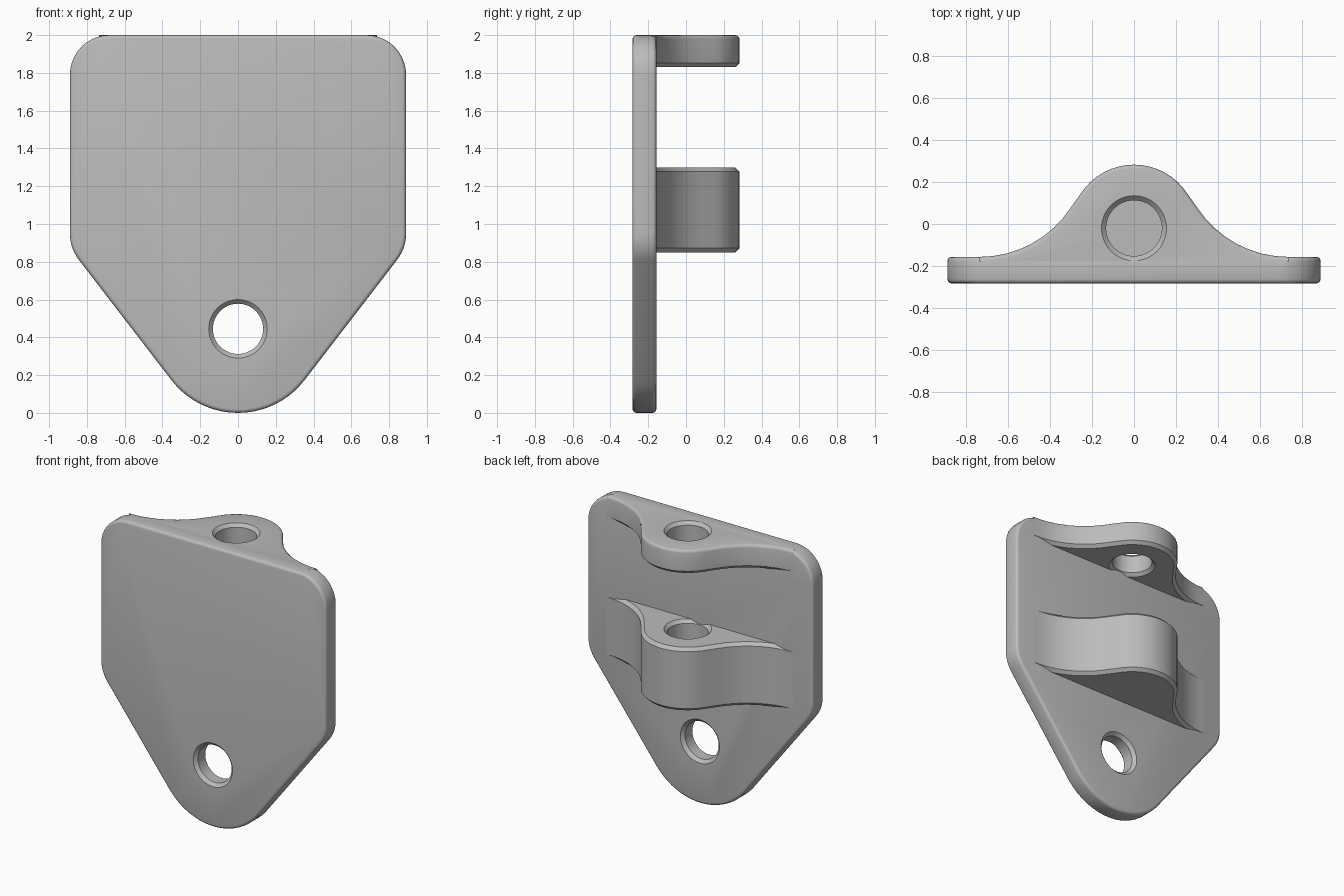
import bpy, bmesh
from math import sin, cos, radians, tau
from mathutils import Vector

cube = bpy.data.objects.get("Cube")
if cube:
    bpy.data.objects.remove(cube)

grey = bpy.data.materials.new("plain grey")
grey.use_nodes = True
colour = (0.5, 0.5, 0.5, 1)
grey.diffuse_color = colour
grey.node_tree.nodes["Principled BSDF"].inputs["Base Color"].default_value = colour


def arc(cx, cy, r, a0, a1, n, inset=0.0):
    """Points on an arc; a positive inset shrinks the radius."""
    pts = []
    for i in range(n + 1):
        a = radians(a0 + (a1 - a0) * i / n)
        pts.append((cx + (r - inset) * cos(a), cy + (r - inset) * sin(a)))
    return pts


def loft(name, loops):
    """Skin a stack of matching closed loops and cap both ends."""
    bm = bmesh.new()
    rings = [[bm.verts.new(p) for p in loop] for loop in loops]
    n = len(rings[0])
    for low, high in zip(rings, rings[1:]):
        for i in range(n):
            j = (i + 1) % n
            bm.faces.new((low[i], low[j], high[j], high[i]))
    bm.faces.new(rings[0][::-1])
    bm.faces.new(rings[-1])
    bmesh.ops.recalc_face_normals(bm, faces=bm.faces)
    mesh = bpy.data.meshes.new(name)
    bm.to_mesh(mesh)
    bm.free()
    mesh.materials.append(grey)
    obj = bpy.data.objects.new(name, mesh)
    bpy.context.collection.objects.link(obj)
    return obj


def drill(obj, profile, centre, axis):
    """Cut a turned hole; profile lists (position along axis, radius)."""
    loops = []
    for h, r in profile:
        ring = arc(*centre, r, 0, 360 - 360 / 48, 47)
        loops.append([(u, v, h) if axis == "z" else (u, h, v) for u, v in ring])
    cutter = loft("cutter", loops)
    cutter.hide_render = True
    bpy.context.view_layer.objects.active = obj
    mod = obj.modifiers.new("hole", "BOOLEAN")
    mod.operation, mod.solver, mod.object = "DIFFERENCE", "EXACT", cutter
    bpy.ops.object.modifier_apply(modifier=mod.name)
    bpy.data.objects.remove(cutter)


FRONT, BACK = -0.283, -0.157
BORE, CHAMFER = 0.133, 0.022


def through(lo, hi):
    """Through-hole profile with a chamfer at each end."""
    e = 0.01
    wide = BORE + CHAMFER + e
    return [(lo - e, wide), (lo + CHAMFER, BORE), (hi - CHAMFER, BORE), (hi + e, wide)]


# Back plate: tapered outline with rounded corners and softened rims
def plate_outline(inset):
    half = arc(0, 0.445, 0.445, -90, -37.8, 10, inset)
    half += arc(0.66, 0.95, 0.23, -37.8, 0, 6, inset)
    half += arc(0.68, 1.79, 0.21, 0, 90, 10, inset)
    return half + [(-x, z) for x, z in half[:0:-1]]


soft = 0.02
rim = [(soft * (1 - sin(a)), soft * (1 - cos(a))) for a in (0, tau / 12, tau / 6, tau / 4)]
rim = [(depth, inset) for inset, depth in rim]
levels = [(FRONT + d, i) for d, i in rim]
levels += [(BACK - d, i) for d, i in reversed(rim)]
plate = loft("mounting_plate", [[(x, y, z) for x, z in plate_outline(i)] for y, i in levels])
drill(plate, through(FRONT, BACK), (0, 0.445), "y")


# Lugs: bell-shaped brackets on the rear of the plate
def lug_outline(inset):
    half = [(0.68, -0.22)]
    half += arc(0.737, 0.364, 0.521, 270, 213, 8, -inset)
    half += arc(0, -0.02, 0.303, 33, 90, 8, inset)
    return half + [(-x, y) for x, y in half[-2::-1]]


def lug(name, lo, hi, top):
    c = CHAMFER
    stack = [(lo, c), (lo + c, 0)] + top
    return loft(name, [[(x, y, z) for x, y in lug_outline(i)] for z, i in stack])


pin = (0, -0.02)
top_rim = [(2 - d, i) for d, i in reversed(rim)]
upper = lug("upper_lug", 1.83, 2.0, top_rim)
drill(upper, through(1.83, 2.0), pin, "z")
# Relief in the plate where the upper hole's chamfer meets it
drill(plate, [(1.9, BORE), (2 - CHAMFER, BORE), (2.01, BORE + CHAMFER + 0.01)], pin, "z")

lower = lug("lower_lug", 0.85, 1.3, [(1.3 - CHAMFER, 0), (1.3, CHAMFER)])
drill(lower, [(1.0, BORE), (1.3 - CHAMFER, BORE), (1.31, BORE + CHAMFER + 0.01)], pin, "z")

# Smooth the curved faces, keeping the chamfers crisp
for obj in (plate, upper, lower):
    bpy.ops.object.select_all(action="DESELECT")
    obj.select_set(True)
    bpy.context.view_layer.objects.active = obj
    bpy.ops.object.shade_smooth_by_angle(angle=radians(32))
